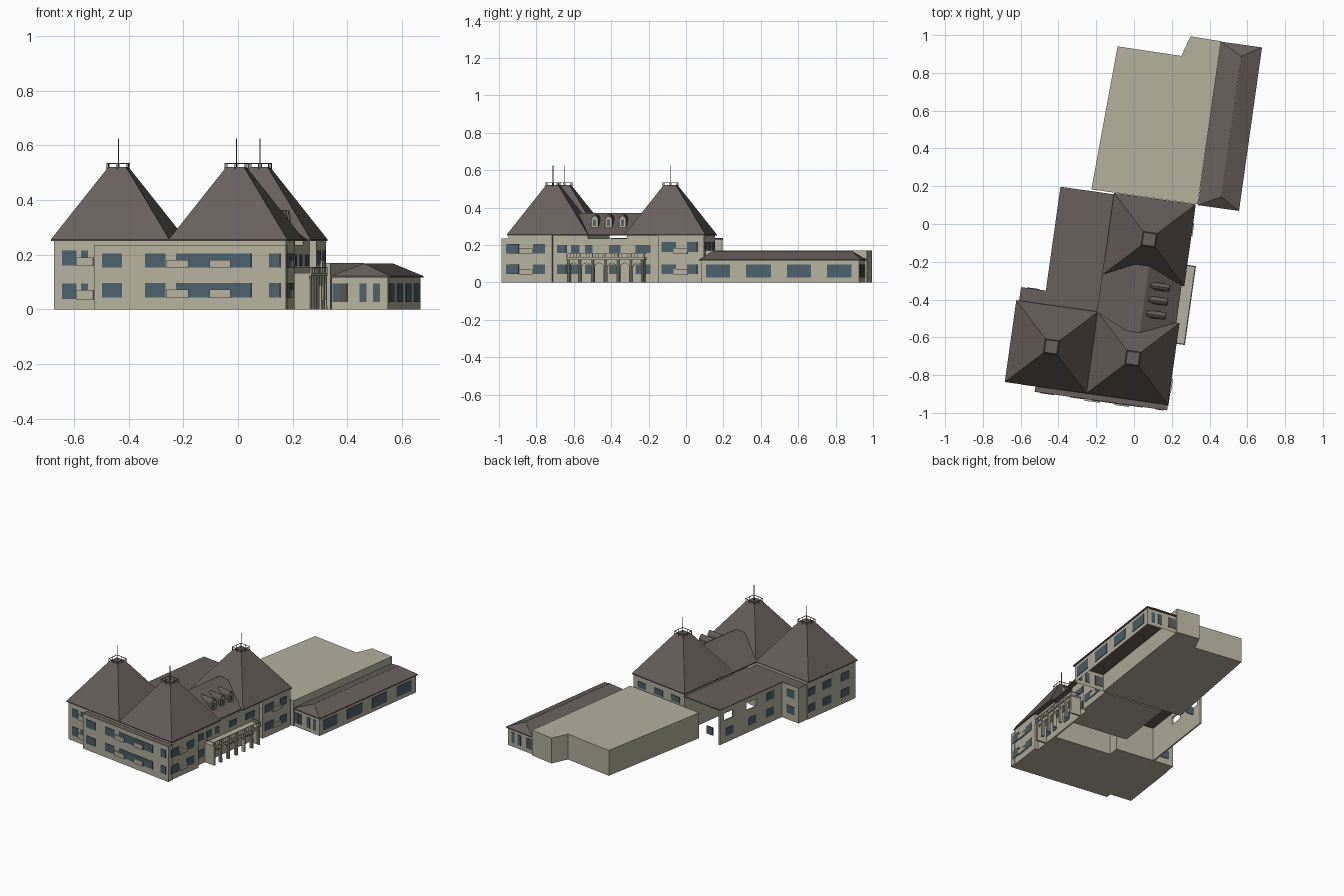
import bpy, bmesh, math
from mathutils import Matrix

cube = bpy.data.objects.get("Cube")
if cube:
    bpy.data.objects.remove(cube, do_unlink=True)

# The whole site is turned slightly clockwise
TURN = Matrix.Rotation(math.radians(-8), 4, 'Z')


def material(name, r, g, b):
    m = bpy.data.materials.new(name)
    m.use_nodes = True
    m.diffuse_color = (r, g, b, 1)
    m.node_tree.nodes["Principled BSDF"].inputs["Base Color"].default_value = (r, g, b, 1)
    return m


WALL = material("pale stone", 0.46, 0.44, 0.34)
ROOF = material("brown roof", 0.14, 0.115, 0.105)
GLASS = material("blue grey glass", 0.07, 0.12, 0.15)
DOOR = material("dark door", 0.10, 0.09, 0.065)


def finish(name, bm, mats):
    bmesh.ops.recalc_face_normals(bm, faces=bm.faces)
    bm.transform(TURN)
    mesh = bpy.data.meshes.new(name)
    bm.to_mesh(mesh)
    bm.free()
    for m in mats:
        mesh.materials.append(m)
    ob = bpy.data.objects.new(name, mesh)
    bpy.context.collection.objects.link(ob)
    return ob


def add_prism(bm, pts, a, b, axis='z', caps=True):
    """Extrude a 2D outline between a and b along an axis."""
    place = {'z': lambda p, t: (p[0], p[1], t), 'u': lambda p, t: (t, p[0], p[1])}[axis]
    low = [bm.verts.new(place(p, a)) for p in pts]
    high = [bm.verts.new(place(p, b)) for p in pts]
    for i in range(len(pts)):
        j = (i + 1) % len(pts)
        bm.faces.new((low[i], low[j], high[j], high[i]))
    if caps:
        bm.faces.new(low)
        return bm.faces.new(high)


def rect(u0, u1, v0, v1):
    return [(u0, v0), (u1, v0), (u1, v1), (u0, v1)]


def prism(name, pts, a, b, mat, axis='z', caps=True, top=None):
    bm = bmesh.new()
    lid = add_prism(bm, pts, a, b, axis, caps)
    if top:
        lid.material_index = 1
    return finish(name, bm, [mat, top] if top else [mat])


def boxes(name, mat, items):
    bm = bmesh.new()
    for u0, u1, v0, v1, z0, z1 in items:
        add_prism(bm, rect(u0, u1, v0, v1), z0, z1)
    return finish(name, bm, [mat])


def hip_roof(name, base, z0, top, z1):
    """Sloped roof between two rectangles, with a thin eave."""
    bm = bmesh.new()
    rings = [[bm.verts.new((u, v, z)) for u, v in rect(*r)]
             for r, z in ((base, z0 - 0.006), (base, z0), (top, z1))]
    for lo, hi in zip(rings, rings[1:]):
        for i in range(4):
            j = (i + 1) % 4
            bm.faces.new((lo[i], lo[j], hi[j], hi[i]))
    bm.faces.new(rings[0])
    bm.faces.new(rings[-1])
    return finish(name, bm, [ROOF])


# Main walls
prism("front_block", [(-0.55, -0.915), (0.305, -0.915), (0.305, -0.68), (0.28, -0.68),
                      (0.28, -0.49), (-0.55, -0.49)], 0, 0.25, WALL)
prism("back_tower_block", [(-0.12, -0.28), (0.28, -0.28), (0.28, -0.108), (0.305, -0.108),
                           (0.305, 0.14), (-0.12, 0.14)], 0, 0.25, WALL)
prism("front_projection", rect(-0.397, 0.311, -0.953, -0.91), 0, 0.235, WALL, top=ROOF)
prism("west_rear_projection", rect(-0.546, -0.13, -0.495, -0.414), 0, 0.235, WALL, top=ROOF)
boxes("link_wall", WALL, [(0.27, 0.28, -0.495, -0.275, 0, 0.235)])

# Rear wing: open shell with two openings in its upper storey
boxes("rear_wing_wall", WALL, [
    (-0.41, -0.40, -0.414, 0.139, z0, z1) for z0, z1 in ((0, 0.15), (0.2, 0.232))] + [
    (-0.41, -0.40, a, b, 0.15, 0.2) for a, b in ((-0.414, -0.19), (-0.1, 0.02), (0.1, 0.139))])
boxes("rear_wing_roof", ROOF, [(-0.413, -0.11, -0.42, 0.141, 0.23, 0.236)])

# Tower roofs with railing and mast
TOWERS = {"west": (-0.3425, -0.705), "east": (0.093, -0.705), "back": (0.091, -0.07)}
HALF = 0.2185
for label, (cu, cv) in TOWERS.items():
    def square(h):
        return (cu - h, cu + h, cv - h, cv + h)
    hip_roof(label + "_tower_roof", square(HALF), 0.256, square(0.033), 0.52)
    h, t = 0.037, 0.0012
    parts = [(cu - 0.0015, cu + 0.0015, cv - 0.0015, cv + 0.0015, 0.52, 0.625)]
    for s in (-1, 1):
        parts.append((cu - h, cu + h, cv + s * h - t, cv + s * h + t, 0.532, 0.535))
        parts.append((cu + s * h - t, cu + s * h + t, cv - h, cv + h, 0.532, 0.535))
    for i in (-1, 0, 1):
        for j in (-1, 0, 1):
            if i or j:
                pu, pv = cu + i * h, cv + j * h
                parts.append((pu - t, pu + t, pv - t, pv + t, 0.512, 0.535))
    boxes(label + "_tower_railing", ROOF, parts)

# Link roof and its dormers
hip_roof("link_roof", (-0.13, 0.295, -0.565, -0.21), 0.256, (0.04, 0.11, -0.565, -0.21), 0.37)
for n, v in enumerate((-0.46, -0.385, -0.31)):
    w = 0.02
    prism(f"dormer_{n}", [(v - w, 0.28), (v + w, 0.28), (v + w, 0.34), (v + w / 2, 0.357),
                          (v, 0.363), (v - w / 2, 0.357), (v - w, 0.34)], 0.13, 0.232, ROOF, 'u')
    w = 0.016
    prism(f"dormer_front_{n}", [(v - w, 0.293), (v + w, 0.293), (v + w, 0.338), (v, 0.354),
                                (v - w, 0.338)], 0.23, 0.235, WALL, 'u')
    boxes(f"dormer_window_{n}", GLASS, [(0.232, 0.237, v - 0.008, v + 0.008, 0.3, 0.335)])

# Arcade: one outline with six round arches, columns, slab and railing
V0, BAY, BAYS, R = -0.593, 0.069, 6, 0.025
outline = [(V0, 0)]
for i in range(BAYS):
    c = V0 + BAY * (i + 0.5)
    outline.append((c - R, 0))
    for k in range(11):
        a = math.pi * (1 - k / 10)
        outline.append((c + R * math.cos(a), 0.078 + R * math.sin(a)))
    outline.append((c + R, 0))
V1 = V0 + BAY * BAYS
outline += [(V1, 0), (V1, 0.125), (V0, 0.125)]
prism("arcade_wall", outline, 0.335, 0.348, WALL, 'u')
boxes("arcade_ends", WALL, [(0.278, 0.336, v, v + 0.012, 0, 0.125) for v in (V0, V1 - 0.012)])
boxes("arcade_slab", WALL, [(0.278, 0.356, V0 - 0.004, V1 + 0.004, 0.122, 0.132)])
bm = bmesh.new()
for i in range(BAYS + 1):
    v = min(max(V0 + BAY * i, V0 + 0.008), V1 - 0.008)
    bmesh.ops.create_cone(bm, cap_ends=True, segments=10, radius1=0.007, radius2=0.006,
                          depth=0.122, matrix=Matrix.Translation((0.349, v, 0.061)))
finish("arcade_columns", bm, [WALL])
rail = [(0.35, 0.354, V0, V1, 0.151, 0.155)]
rail += [(0.28, 0.354, v - 0.002, v + 0.002, 0.151, 0.155) for v in (V0, V1)]
for i in range(BAYS * 4 + 1):
    v = V0 + i * BAY / 4
    t = 0.003 if i % 4 == 0 else 0.001
    rail.append((0.352 - t, 0.352 + t, v - t, v + t, 0.13, 0.153))
boxes("arcade_railing", WALL, rail)

# Annex hall and low side wing
prism("annex_hall", [(-0.249, 0.15), (0.32, 0.15), (0.322, 1.022), (0.158, 1.026),
                     (0.124, 0.916), (-0.217, 0.919)], 0, 0.17, WALL)
prism("annex_wing_walls", rect(0.323, 0.532, 0.155, 1.01), 0, 0.119, WALL, caps=False)
hip_roof("annex_wing_roof", (0.321, 0.541, 0.146, 1.02), 0.122, (0.437, 0.439, 0.206, 0.959), 0.167)

# Windows as thin plates, listed by wall
LOW, HIGH, TALL = (0.044, 0.096), (0.153, 0.205), (0.027, 0.095)
glass, balconies, doors = [], [], []
T = 0.003


def row(side, pos, spans, storeys=(LOW, HIGH), out=glass, t=T):
    for a, b in spans:
        for z0, z1 in storeys:
            flat = (pos - t, pos + t, a, b) if side == 'u' else (a, b, pos - t, pos + t)
            out.append((*flat, z0, z1))


PANELS = ((0.042, 0.072), (0.151, 0.181))
row('v', -0.953, [(-0.368, -0.294), (-0.209, -0.134), (-0.094, 0.028), (0.028, 0.183), (0.249, 0.29)])
row('v', -0.953, [(-0.13, -0.048), (0.03, 0.107)], PANELS, balconies, 0.01)
row('v', -0.915, [(-0.521, -0.468), (-0.45, -0.425)], ((0.038, 0.095), (0.16, 0.215)))
row('v', -0.915, [(-0.468, -0.405)], ((0.035, 0.07), (0.158, 0.19)), balconies, 0.01)
row('u', 0.311, [(-0.929, -0.859)])
row('u', 0.305, [(-0.783, -0.718)])
row('u', 0.308, [(-0.858, -0.785)], PANELS, balconies, 0.01)
row('u', 0.28, [(-0.658, -0.607), (-0.58, -0.536), (-0.506, -0.466), (-0.375, -0.314), (-0.233, -0.153)],
    (LOW, (0.158, 0.2)))
row('u', 0.305, [(-0.088, -0.012), (0.048, 0.104)], (LOW, (0.163, 0.215)))
row('u', 0.305, [(-0.022, 0.05)], PANELS, balconies, 0.01)
row('u', -0.55, [(-0.86, -0.79), (-0.70, -0.63), (-0.56, -0.50)])
row('v', -0.414, [(-0.515, -0.45)])
row('u', -0.407, [(-0.34, -0.27)], t=0.005)
row('u', -0.407, [(-0.18, -0.11), (0.02, 0.09)], (LOW,), t=0.005)
row('v', 0.135, [(-0.35, -0.30)], (LOW,))
row('v', 0.14, [(-0.08, -0.01), (0.06, 0.13), (0.2, 0.27)], ((0.175, 0.215),))
row('u', 0.532, [(0.183, 0.312), (0.398, 0.534), (0.62, 0.751), (0.837, 0.969)], (TALL,))
for v in (0.155, 1.01):
    row('v', v, [(0.328, 0.357), (0.427, 0.453), (0.478, 0.503)], (TALL,))
    row('v', v, [(0.358, 0.382)], (TALL,), doors)
boxes("windows", GLASS, glass)
boxes("balcony_panels", WALL, balconies)
boxes("annex_doors", DOOR, doors)
